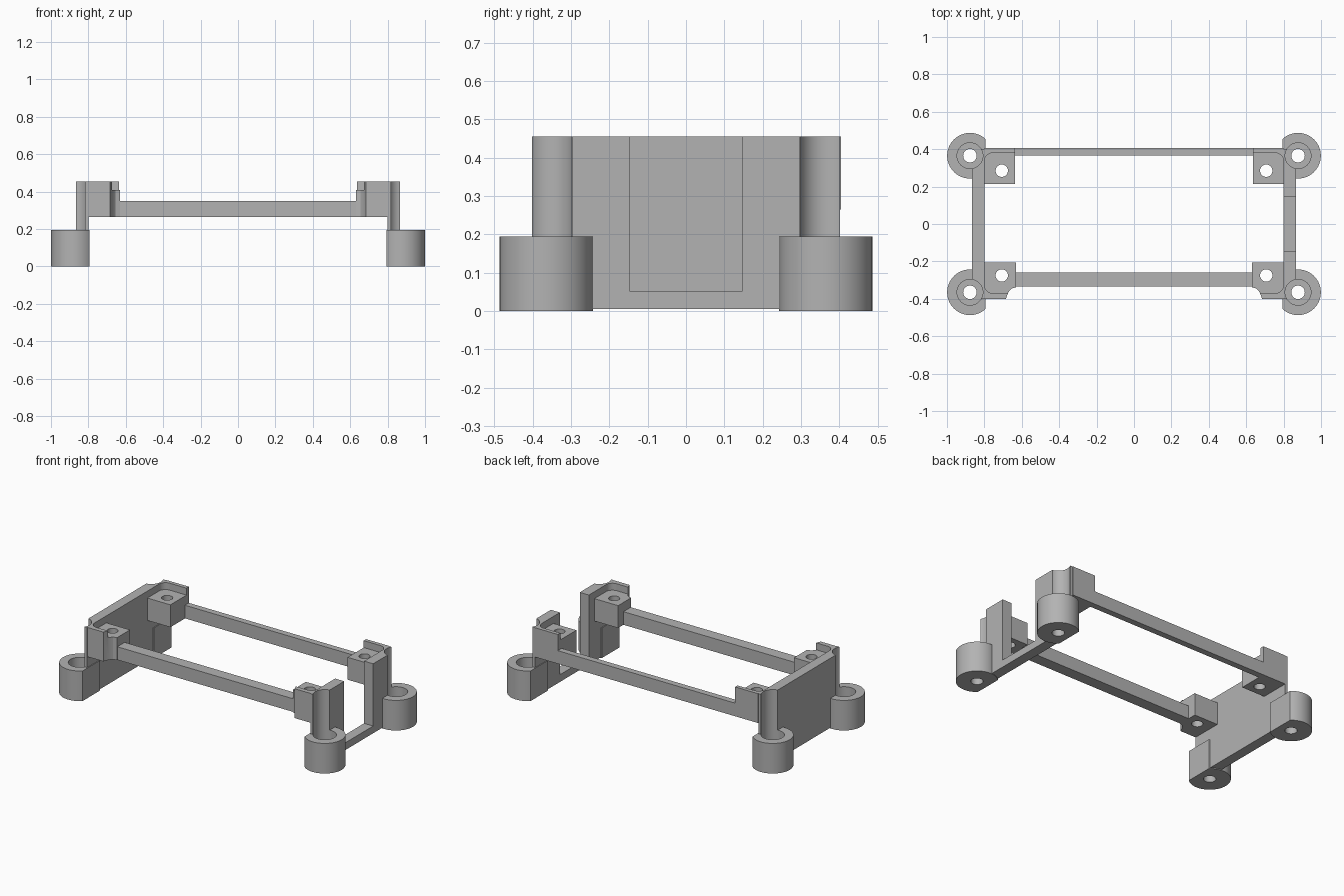
import bpy, bmesh
from math import cos, sin, pi, acos

cube = bpy.data.objects.get("Cube")
if cube:
    bpy.data.objects.remove(cube, do_unlink=True)

grey = bpy.data.materials.new("plain grey")
grey.use_nodes = True
colour = (0.45, 0.45, 0.45, 1)
grey.diffuse_color = colour
grey.node_tree.nodes["Principled BSDF"].inputs["Base Color"].default_value = colour


def prism(name, outline, low, high, axis="z"):
    """Extrude a flat outline: (x, y) along z, or (y, z) along x."""
    bm = bmesh.new()
    place = (lambda a, b, h: (a, b, h)) if axis == "z" else (lambda a, b, h: (h, a, b))
    face = bm.faces.new([bm.verts.new(place(a, b, low)) for a, b in outline])
    moved = bmesh.ops.extrude_face_region(bm, geom=[face])["geom"]
    step = place(0, 0, high - low)
    bmesh.ops.translate(bm, vec=step, verts=[v for v in moved if isinstance(v, bmesh.types.BMVert)])
    bmesh.ops.recalc_face_normals(bm, faces=bm.faces)
    mesh = bpy.data.meshes.new(name)
    bm.to_mesh(mesh)
    bm.free()
    mesh.materials.append(grey)
    obj = bpy.data.objects.new(name, mesh)
    bpy.context.collection.objects.link(obj)
    return obj


def rect(a0, a1, b0, b1):
    return [(a0, b0), (a1, b0), (a1, b1), (a0, b1)]


def arc(cx, cy, r, start, end, n):
    return [(cx + r * cos(start + (end - start) * i / n),
             cy + r * sin(start + (end - start) * i / n)) for i in range(n + 1)]


def circle(cx, cy, r):
    return arc(cx, cy, r, 0, 2 * pi, 48)[:-1]


def flip(outline, sx, sy):
    return [(x * sx, y * sy) for x, y in outline]


def finish(obj, cutters=()):
    """Cut the holes, then smooth only the round surfaces."""
    bpy.ops.object.select_all(action="DESELECT")
    obj.select_set(True)
    bpy.context.view_layer.objects.active = obj
    for cutter in cutters:
        mod = obj.modifiers.new("cut", "BOOLEAN")
        mod.operation, mod.solver, mod.object = "DIFFERENCE", "EXACT", cutter
        bpy.ops.object.modifier_apply(modifier=mod.name)
    bpy.ops.object.shade_smooth_by_angle(angle=0.5)


INNER, OUTER, TOP = 0.80, 0.865, 0.455
BOSS_X, BOSS_Y, BOSS_R = 0.877, 0.365, 0.122
MOUNT_Z, PAD_Z = 0.265, 0.41
cutters = []

for sx, side in ((1, "left"), (-1, "right")):
    wall_cuts = []
    for sy, end in ((-1, "front"), (1, "back")):
        tag = f"{end}_{side}"

        # Screw boss with flat inner side, counterbore and through hole
        counterbore = prism("counterbore_cutter", flip(circle(BOSS_X, BOSS_Y, 0.069), sx, sy), 0.06, 0.6)
        shaft = prism("shaft_cutter", flip(circle(BOSS_X, BOSS_Y, 0.036), sx, sy), -0.1, 0.1)
        a = acos((0.795 - BOSS_X) / BOSS_R)
        boss = prism(f"{tag}_boss", flip(arc(BOSS_X, BOSS_Y, BOSS_R, -a, a, 40), sx, sy), 0, 0.195)
        finish(boss, (counterbore, shaft))
        wall_cuts += [counterbore, shaft]

        # Corner mount: pad with a raised outer rim
        if end == "front":
            outline = [(INNER, 0.205), (0.63, 0.205), (0.63, 0.338), (0.655, 0.345),
                       (0.672, 0.365), (0.685, 0.4), (INNER, 0.4)]
            rim_y, hole_y = 0.37, 0.275
        else:
            outline = rect(0.635, INNER, 0.215, 0.405)
            rim_y, hole_y = 0.38, 0.285
        mount = prism(f"{tag}_mount", flip(outline, sx, sy), MOUNT_Z, TOP)
        r = 0.045
        pocket_outline = [(0.5, 0.1), (INNER + 0.01, 0.1), (INNER + 0.01, rim_y - r)]
        pocket_outline += arc(INNER - r, rim_y - r, r, 0, pi / 2, 10) + [(0.5, rim_y)]
        pocket = prism("pocket_cutter", flip(pocket_outline, sx, sy), PAD_Z, 0.6)
        hole = prism("pad_hole_cutter", flip(circle(0.707, hole_y, 0.033), sx, sy), 0.1, 0.6)
        finish(mount, (pocket, hole))
        cutters += [counterbore, shaft, pocket, hole]

    # End walls: one solid, one with a tall open notch
    y, low = 0.402, 0.005
    outline = [(-y, low), (y, low), (y, TOP)]
    if side == "left":
        outline += [(0.148, TOP), (0.148, 0.052), (-0.148, 0.052), (-0.148, TOP)]
    outline.append((-y, TOP))
    wall = prism(f"{side}_end_wall", outline, sx * INNER, sx * OUTER, "x")
    finish(wall, wall_cuts)

# Long rails joining the mounts
prism("front_rail", rect(-0.64, 0.64, -0.335, -0.26), MOUNT_Z, 0.35)
prism("back_rail", rect(-0.645, 0.645, 0.365, 0.405), MOUNT_Z, 0.35)

for cutter in cutters:
    bpy.data.objects.remove(cutter, do_unlink=True)
